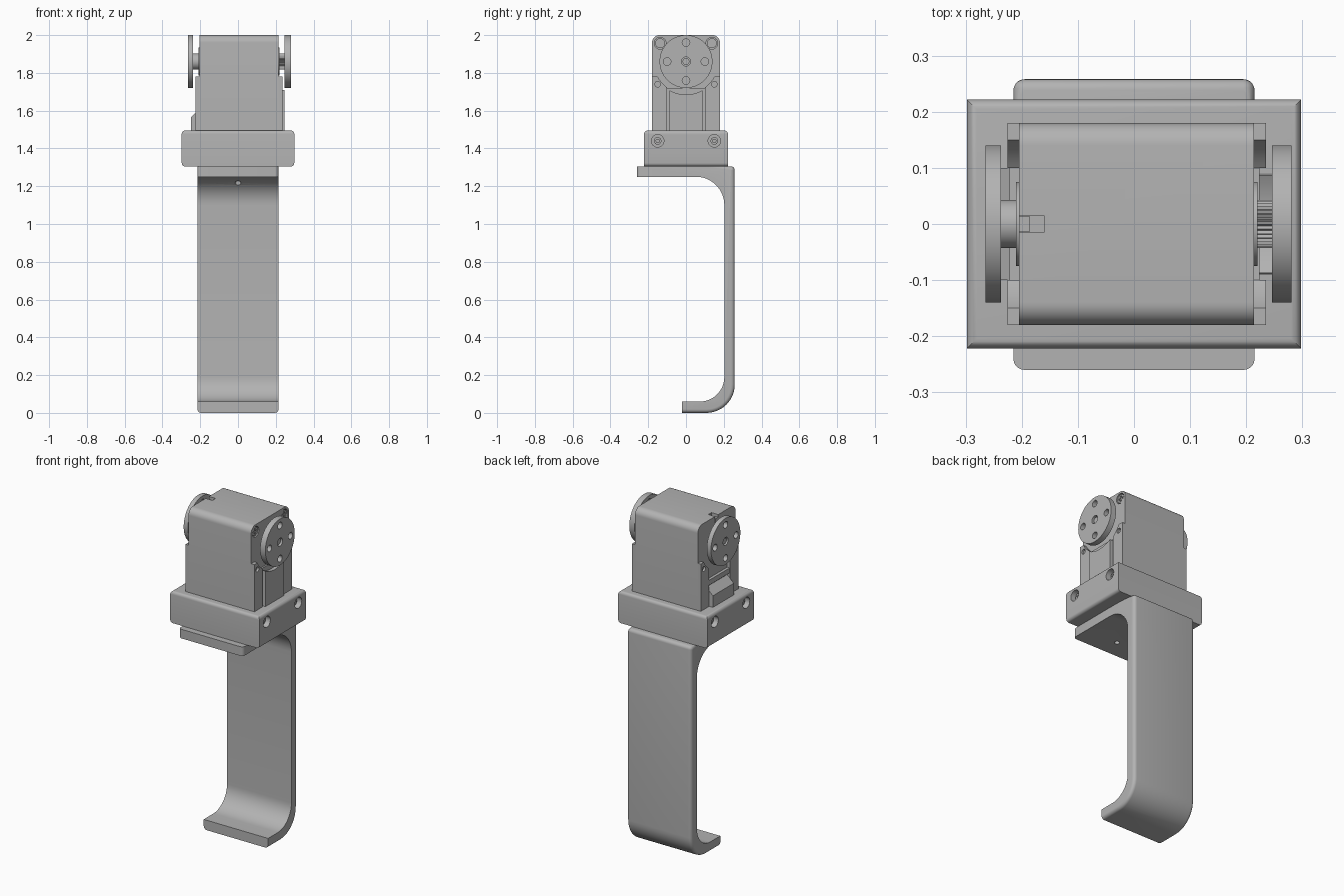
import bpy, bmesh
from math import sin, cos, pi, radians
from mathutils import Vector

cube = bpy.data.objects.get("Cube")
if cube:
    bpy.data.objects.remove(cube)

grey = bpy.data.materials.new("plain_grey")
grey.use_nodes = True
grey.diffuse_color = (0.45, 0.45, 0.45, 1)
grey.node_tree.nodes["Principled BSDF"].inputs["Base Color"].default_value = grey.diffuse_color

AXLE_Z = 1.86


def arc(cy, cz, r, a0, a1, n=12):
    """Points of an arc in the y-z plane, angles in degrees."""
    steps = [radians(a0 + (a1 - a0) * i / n) for i in range(n + 1)]
    return [(cy + r * cos(a), cz + r * sin(a)) for a in steps]


def prism(name, profile, x0, x1, bevel=None, width=0.02):
    """Extrude a y-z profile along x; bevel the edges chosen by a rule."""
    bm = bmesh.new()
    face = bm.faces.new([bm.verts.new((x0, y, z)) for y, z in profile])
    ext = bmesh.ops.extrude_face_region(bm, geom=[face])
    moved = [v for v in ext["geom"] if isinstance(v, bmesh.types.BMVert)]
    bmesh.ops.translate(bm, verts=moved, vec=(x1 - x0, 0, 0))
    bmesh.ops.recalc_face_normals(bm, faces=bm.faces)
    if bevel:
        chosen = [e for e in bm.edges if bevel(*(v.co for v in e.verts))]
        bmesh.ops.bevel(bm, geom=chosen, offset=width, segments=5, profile=0.5, affect="EDGES")
    mesh = bpy.data.meshes.new(name)
    bm.to_mesh(mesh)
    bm.free()
    mesh.materials.append(grey)
    ob = bpy.data.objects.new(name, mesh)
    bpy.context.collection.objects.link(ob)
    return ob


def block(name, x0, x1, y0, y1, z0, z1, **kw):
    return prism(name, [(y0, z0), (y1, z0), (y1, z1), (y0, z1)], x0, x1, **kw)


def disc(name, x0, x1, y, z, r, n=48):
    return prism(name, arc(y, z, r, 0, 360, n)[:-1], x0, x1)


def upright_rod(x, y, z0, z1, r):
    rod = disc("rod_cutter", z0, z1, 0, 0, r, 24)
    for v in rod.data.vertices:
        v.co = Vector((x + v.co.y, y + v.co.z, v.co.x))
    return rod


def cut(ob, cutters):
    """Subtract the cutters from the object, then delete them."""
    for c in cutters:
        mod = ob.modifiers.new("cut", "BOOLEAN")
        mod.operation, mod.solver, mod.object = "DIFFERENCE", "EXACT", c
    bpy.context.view_layer.update()
    graph = bpy.context.evaluated_depsgraph_get()
    mesh = bpy.data.meshes.new_from_object(ob.evaluated_get(graph))
    ob.modifiers.clear()
    ob.data = mesh
    for c in cutters:
        bpy.data.objects.remove(c)
    return ob


# Hook bracket: top plate, upright wall and curved foot
outer = [(-0.26, 1.305)] + arc(0.238, 1.285, 0.02, 90, 0, 6)
outer += arc(0.108, 0.15, 0.15, 0, -90) + [(-0.02, 0)]
inner = [(-0.02, 0.06)] + arc(0.073, 0.19, 0.13, -90, 0)
inner += arc(0.053, 1.1, 0.15, 0, 90) + [(-0.26, 1.25)]
rim = {(round(y, 4), round(z, 4)) for y, z in outer[1:]}


def hook_edges(a, b):
    if abs(a.x - b.x) > 0.01:
        return False
    on_rim = all((round(p.y, 4), round(p.z, 4)) in rim for p in (a, b))
    return on_rim or (a.y < -0.25 and b.y < -0.25)


hook = prism("hook_bracket", outer + inner, -0.215, 0.215, hook_edges)
cut(hook, [upright_rod(0, y, 1.15, 1.29, 0.015) for y in (-0.145, 0.145)])


# Collar that clamps the motor, with countersunk side holes
def collar_edges(a, b):
    along_y = abs(a.y - b.y) > 0.1
    along_x = abs(a.x - b.x) > 0.1
    return along_y or (along_x and a.z > 1.4)


collar = block("collar", -0.298, 0.298, -0.222, 0.222, 1.305, 1.495,
               bevel=collar_edges, width=0.018)
cut(collar, [disc("hole_cutter", s * 0.26, s * 0.31, y, 1.44, 0.033, 32)
             for s in (-1, 1) for y in (-0.15, 0.15)])
for s in (-1, 1):
    for y in (-0.15, 0.15):
        bolt = disc("collar_bolt", s * 0.255, s * 0.275, y, 1.44, 0.02, 24)
        cut(bolt, [disc("socket_cutter", s * 0.265, s * 0.29, y, 1.44, 0.01, 6)])

# Motor body with rounded top edges, cable notch and screw pockets
profile = [(-0.18, 1.48), (0.18, 1.48)] + arc(0.14, 1.96, 0.04, 0, 90, 8)
profile += arc(-0.14, 1.96, 0.04, 90, 180, 8)
body = prism("motor_body", profile, -0.205, 0.214)
pockets = [disc("pocket_cutter", 0.195, 0.23, y, 1.957, 0.031, 32) for y in (-0.137, 0.137)]
cut(body, pockets + [block("notch_cutter", -0.22, -0.16, -0.015, 0.015, 1.95, 2.02)])
block("notch_tab", -0.205, -0.185, -0.013, 0.013, 1.94, 1.985)

# Cross-headed screws in the upper corners
for y in (-0.137, 0.137):
    screw = disc("corner_screw", 0.19, 0.21, y, 1.957, 0.026, 32)
    cut(screw, [block("slot_cutter", 0.203, 0.22, y - 0.018, y + 0.018, 1.952, 1.962),
                block("slot_cutter", 0.203, 0.22, y - 0.005, y + 0.005, 1.939, 1.975)])

# Side covers: pillars curved around the axle, with small screw holes
for s, base, name in ((-1, 0.2, "left_axis"), (1, 0.21, "right_axis")):
    side = "right" if s < 0 else "left"
    for m in (-1, 1):
        curve = [(m * y, z) for y, z in arc(0, AXLE_Z, 0.17, -54, -28, 8)]
        pillar = [(m * 0.1, 1.48)] + curve + [(m * 0.18, 1.78), (m * 0.18, 1.48)]
        cover = prism(side + "_cover_pillar", pillar, s * base, s * (base + 0.025))
        cut(cover, [disc("pin_cutter", s * (base + 0.012), s * 0.26, m * 0.15, 1.74, 0.015, 24)])
    disc(side + "_axle_boss", s * base, s * (base + 0.01), 0, AXLE_Z, 0.075)

# Raised centre panel on one side, sloped connector housing on the other
panel = [(-0.09, 1.48), (0.09, 1.48)] + arc(0, AXLE_Z, 0.175, -60, -120, 10)
prism("left_centre_panel", panel, 0.21, 0.246)
prism("left_panel_backing", [(-0.11, 1.48), (0.11, 1.48), (0.11, 1.72), (-0.11, 1.72)], 0.21, 0.224)
housing = block("connector_housing", -0.25, -0.2, -0.1, 0.1, 1.48, 1.61)
for v in housing.data.vertices:
    if v.co.x < -0.24 and v.co.z > 1.6:
        v.co.z = 1.565
block("connector_ledge", -0.222, -0.2, -0.1, 0.1, 1.62, 1.65)


# Round horns with a ring of mounting holes
def horn(name, x0, x1):
    ring = [(0.1 * cos(i * pi / 2), AXLE_Z + 0.1 * sin(i * pi / 2)) for i in range(4)]
    plate = disc(name, x0, x1, 0, AXLE_Z, 0.14, 64)
    cutters = [disc("horn_cutter", x0 - 0.01, x1 + 0.01, y, z, 0.02, 24) for y, z in ring]
    cutters.append(disc("horn_cutter", x0 - 0.01, x1 + 0.01, 0, AXLE_Z, 0.024, 24))
    return cut(plate, cutters)


horn("left_horn", 0.246, 0.281)
horn("right_horn", -0.265, -0.237)
disc("right_hub", -0.24, -0.2, 0, AXLE_Z, 0.043)
disc("right_axle_screw", -0.258, -0.235, 0, AXLE_Z, 0.018, 24)

# Toothed shaft
teeth = []
for i in range(60):
    r = 0.043 if i % 2 else 0.038
    teeth.append((r * cos(i * pi / 30), AXLE_Z + r * sin(i * pi / 30)))
prism("left_toothed_shaft", teeth, 0.21, 0.248)
disc("left_axle_screw", 0.24, 0.272, 0, AXLE_Z, 0.018, 24)

# Smooth curved faces, keep hard edges crisp
for ob in bpy.context.scene.objects:
    ob.select_set(ob.type == "MESH")
bpy.context.view_layer.objects.active = body
bpy.ops.object.shade_smooth_by_angle(angle=radians(30))
